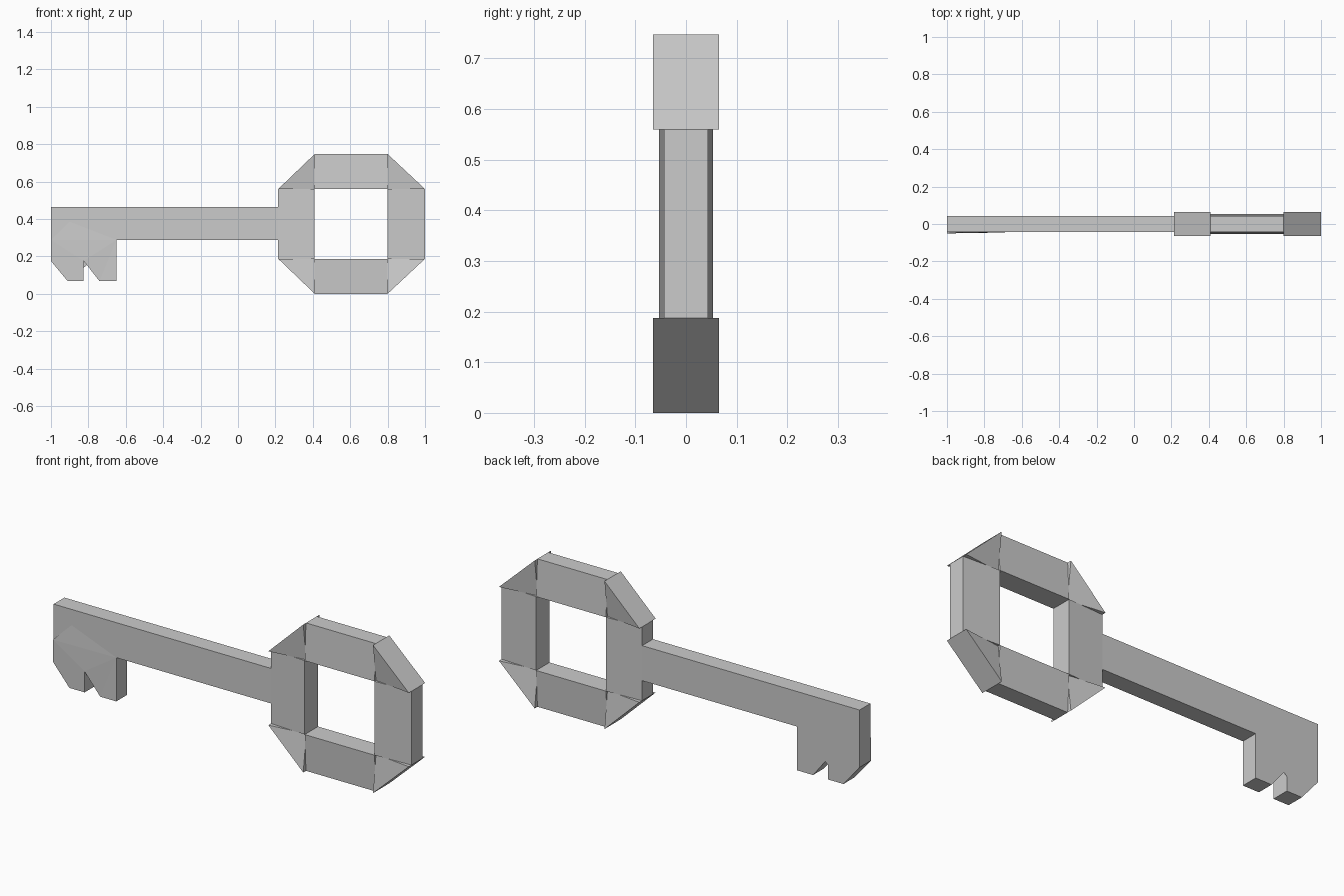
import bpy, bmesh

if "Cube" in bpy.data.objects:
    bpy.data.objects.remove(bpy.data.objects["Cube"])

T = 0.043      # usual half thickness
RIM = 0.065    # flared half thickness of the bow corners
LIP = 0.053    # half thickness along the hole corners


def prism(name, outline, skip=()):
    """Solid from (x, z, front depth, back depth) points; skip lists open side walls."""
    bm = bmesh.new()
    front = [bm.verts.new((x, -f, z)) for x, z, f, b in outline]
    back = [bm.verts.new((x, b, z)) for x, z, f, b in outline]
    n = len(outline)
    caps = [bm.faces.new(front), bm.faces.new(back[::-1])]
    for i in range(n):
        if i not in skip:
            j = (i + 1) % n
            bm.faces.new((front[j], front[i], back[i], back[j]))
    bmesh.ops.triangulate(bm, faces=caps)
    mesh = bpy.data.meshes.new(name)
    bm.to_mesh(mesh)
    bm.free()
    obj = bpy.data.objects.new(name, mesh)
    bpy.context.collection.objects.link(obj)
    return obj


def even(points):
    return [(x, z, t, t) for x, z, t in points]


# Bow dimensions: outer octagon and square hole
X0, X1, X2, X3 = 0.215, 0.41, 0.80, 1.0
Z0, Z1, Z2, Z3 = 0.0, 0.187, 0.56, 0.747
S0, S1 = 0.288, 0.465      # shaft bottom and top
ZM = (Z1 + Z2) / 2

# Four flared corner wedges
for side, xo, xi in (("left", X0, X1), ("right", X3, X2)):
    for level, zo, zi in (("lower", Z0, Z1), ("upper", Z3, Z2)):
        pts = even([(xi, zo, RIM), (xi, zi, 0.041), (xo, zi, RIM)])
        area = (xi - xo) * (zi - zo)
        prism(f"bow_corner_{level}_{side}", pts if area > 0 else [pts[0], pts[2], pts[1]])

# Horizontal bow bars
prism("bow_bar_lower", even([(X1, Z0, T), (X2, Z0, T), (X2, Z1, LIP), (X1, Z1, LIP)]))
prism("bow_bar_upper", even([(X1, Z2, LIP), (X2, Z2, LIP), (X2, Z3, T), (X1, Z3, T)]))

# Vertical bow bars, pinched at mid height; the left one opens into the shaft
prism("bow_bar_right", even([(X2, Z1, LIP), (X3, Z1, T), (X3, Z2, T),
                             (X2, Z2, LIP), (X2, ZM, T)]))
prism("bow_bar_left", even([(X0, Z1, T), (X1, Z1, LIP), (X1, ZM, T), (X1, Z2, LIP),
                            (X0, Z2, T), (X0, S1, T), (X0, S0, T)]), skip=(5,))

# Shaft, open where it meets the bit and bow
prism("shaft", even([(-1, S0, T), (-0.65, S0, T), (X0, S0, T), (X0, S1, T), (-1, S1, T)]),
      skip=(0, 2))

# Toothed bit with a slightly raised front
prism("bit", [(-1, S0, 0.05, T), (-1, 0.175, 0.048, T), (-0.91, 0.067, 0.046, T),
              (-0.825, 0.067, 0.046, T), (-0.825, 0.175, 0.048, T), (-0.74, 0.067, T, T),
              (-0.65, 0.067, T, T), (-0.65, S0, T, T)], skip=(7,))

# Shallow raised facet blending the bit into the shaft front
prism("bit_facet", [(-1, S0, 0.05, -0.04), (-0.65, S0, T, -0.04),
                    (-0.825, S1, T, -0.04), (-0.90, 0.385, T, -0.04)], skip=(0,))
